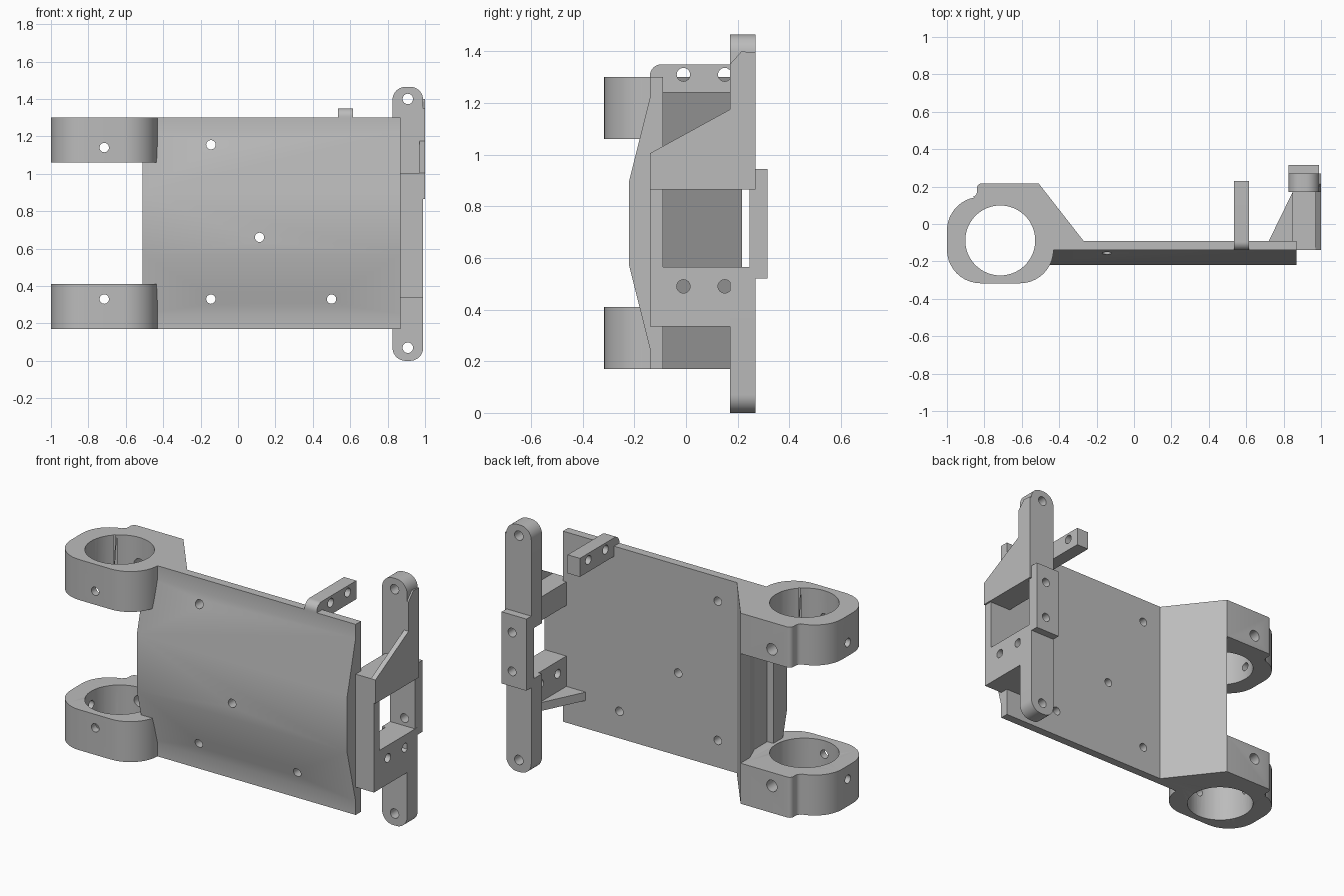
import bpy, bmesh
from math import sin, cos, radians, pi
from mathutils import Vector

if "Cube" in bpy.data.objects:
    bpy.data.objects.remove(bpy.data.objects["Cube"])

grey = bpy.data.materials.new("plain_grey")
grey.use_nodes = True
colour = (0.5, 0.5, 0.5, 1)
grey.diffuse_color = colour
grey.node_tree.nodes["Principled BSDF"].inputs["Base Color"].default_value = colour


def finish(name, bm):
    bmesh.ops.recalc_face_normals(bm, faces=bm.faces)
    mesh = bpy.data.meshes.new(name)
    bm.to_mesh(mesh)
    bm.free()
    mesh.materials.append(grey)
    obj = bpy.data.objects.new(name, mesh)
    bpy.context.collection.objects.link(obj)
    return obj


def prism(name, profile, axis, lo, hi):
    """Extrude a 2D profile along x (points are y,z), y (x,z) or z (x,y)."""
    bm = bmesh.new()
    place = {"x": lambda a, b, t: (t, a, b),
             "y": lambda a, b, t: (a, t, b),
             "z": lambda a, b, t: (a, b, t)}[axis]
    face = bm.faces.new([bm.verts.new(place(a, b, lo)) for a, b in profile])
    out = bmesh.ops.extrude_face_region(bm, geom=[face])
    moved = [v for v in out["geom"] if isinstance(v, bmesh.types.BMVert)]
    bmesh.ops.translate(bm, verts=moved, vec=Vector(place(0, 0, hi - lo)))
    return finish(name, bm)


def box(name, x, y, z):
    return prism(name, [(x[0], y[0]), (x[1], y[0]), (x[1], y[1]), (x[0], y[1])], "z", *z)


def arc(cx, cy, r, start, end, n=10):
    angles = [radians(start + (end - start) * i / n) for i in range(n + 1)]
    return [(cx + r * cos(a), cy + r * sin(a)) for a in angles]


def circle(cx, cy, r, n=24):
    return arc(cx, cy, r, 0, 360 - 360 / n, n - 1)


def cone(centre, r1, r2, depth):
    bm = bmesh.new()
    bmesh.ops.create_cone(bm, cap_ends=True, segments=64, radius1=r1, radius2=r2, depth=depth)
    bmesh.ops.translate(bm, verts=bm.verts, vec=Vector(centre))
    return finish("cutter", bm)


def cut(obj, cutters):
    """Subtract the cutters, then discard them."""
    for c in cutters:
        c.hide_render = True
        mod = obj.modifiers.new("cut", "BOOLEAN")
        mod.operation, mod.solver, mod.object = "DIFFERENCE", "EXACT", c
    bpy.context.view_layer.update()
    graph = bpy.context.evaluated_depsgraph_get()
    mesh = bpy.data.meshes.new_from_object(obj.evaluated_get(graph))
    obj.modifiers.clear()
    obj.data = mesh
    for c in cutters:
        bpy.data.objects.remove(c)


def smooth(obj):
    bpy.ops.object.select_all(action="DESELECT")
    obj.select_set(True)
    bpy.context.view_layer.objects.active = obj
    bpy.ops.object.shade_smooth_by_angle(angle=radians(30))


def drill(axis, a, b, r, lo, hi):
    return prism("cutter", circle(a, b, r), axis, lo, hi)


# Faceted main plate with screw holes
plate = prism("main_plate", [(-0.09, 0.17), (-0.14, 0.17), (-0.14, 0.25), (-0.22, 0.57),
                             (-0.22, 0.90), (-0.14, 1.22), (-0.14, 1.30), (-0.09, 1.30)],
              "x", -0.51, 0.87)
cut(plate, [drill("y", x, z, 0.025, -0.4, 0.1)
            for x, z in [(-0.145, 1.155), (0.115, 0.66), (-0.145, 0.33), (0.5, 0.33)]])
smooth(plate)

# Sloped rib joining the two clamp rings
prism("sloped_rib", [(-0.27, -0.09), (-0.51, 0.217), (-0.51, 0.13), (-0.47, 0.03),
                     (-0.47, -0.10), (-0.27, -0.10)], "z", 0.40, 1.07)

# Clamp rings, upper and lower
outline = ([(-0.27, -0.09), (-0.51, 0.217)] + arc(-0.815, 0.192, 0.025, 90, 180, 4)
           + arc(-0.865, 0.17, 0.025, 0, -80, 4)
           + arc(-0.82, -0.035, 0.18, 100, 180) + arc(-0.82, -0.137, 0.18, 180, 270)
           + arc(-0.61, -0.137, 0.18, 270, 360) + [(-0.43, -0.09)])
cx, cy, bore = -0.715, -0.088, 0.187
for name, low, high, screw in [("lower", 0.17, 0.41, 0.33), ("upper", 1.06, 1.30, 1.14)]:
    ring = prism(name + "_clamp_ring", outline, "z", low, high)
    cut(ring, [cone((cx, cy, (low + high) / 2), bore, bore, 0.5),
               cone((cx, cy, high), bore - 0.01, bore + 0.01, 0.02),
               cone((cx, cy, low), bore + 0.01, bore - 0.01, 0.02),
               drill("y", cx, screw, 0.025, -0.4, cy),
               drill("y", cx, screw, 0.034, cy, 0.3),
               drill("x", cy, screw, 0.025, -1.1, cx)])
    smooth(ring)

# Cable lug on the top edge
lug = prism("top_lug", [(0.23, 1.24), (0.23, 1.35)] + arc(-0.095, 1.305, 0.045, 90, 180)
            + [(-0.14, 1.24)], "x", 0.535, 0.615)
cut(lug, [drill("x", y, 1.31, 0.026, 0.4, 0.8) for y in (-0.01, 0.15)])
smooth(lug)

# Mounting bar with rounded ends, opened behind the side window
left, right, r, top = 0.826, 0.99, 0.07, 1.465
bar = prism("mounting_bar", arc(left + r, r, r, 180, 270) + arc(right - r, r, r, 270, 360)
            + arc(right - r, top - r, r, 0, 90) + arc(left + r, top - r, r, 90, 180),
            "y", 0.17, 0.27)
cut(bar, [drill("y", 0.908, z, 0.028, 0, 0.5) for z in (0.07, 1.40)]
    + [box("cutter", (0.7, 1.1), (0, 0.4), (0.565, 0.865))])
smooth(bar)

# Pad bridging the bar opening
pad = box("rear_pad", (0.826, 0.988), (0.246, 0.316), (0.52, 0.945))
cut(pad, [drill("y", 0.92, z, 0.026, 0.1, 0.5) for z in (0.61, 0.84)])
smooth(pad)

# Side bracket: front wall, lower and upper blocks
box("bracket_wall", (0.86, 0.99), (-0.14, -0.09), (0.335, 1.005))
lower = box("lower_block", (0.848, 0.99), (-0.092, 0.172), (0.335, 0.565))
cut(lower, [drill("x", y, 0.49, 0.026, 0.7, 1.1) for y in (-0.01, 0.15)])
smooth(lower)
box("upper_block", (0.848, 0.98), (-0.092, 0.172), (0.865, 1.005))

# Thin side cheek and triangular gusset
prism("side_cheek", [(-0.14, 0.865), (0.27, 0.865), (0.27, 1.395), (0.215, 1.40),
                     (0.17, 1.35), (0.17, 1.175), (-0.14, 1.005)], "x", 0.97, 1.0)
prism("lower_gusset", [(0.72, -0.092), (0.86, -0.092), (0.86, 0.17), (0.848, 0.17)],
      "z", 0.335, 0.385)
